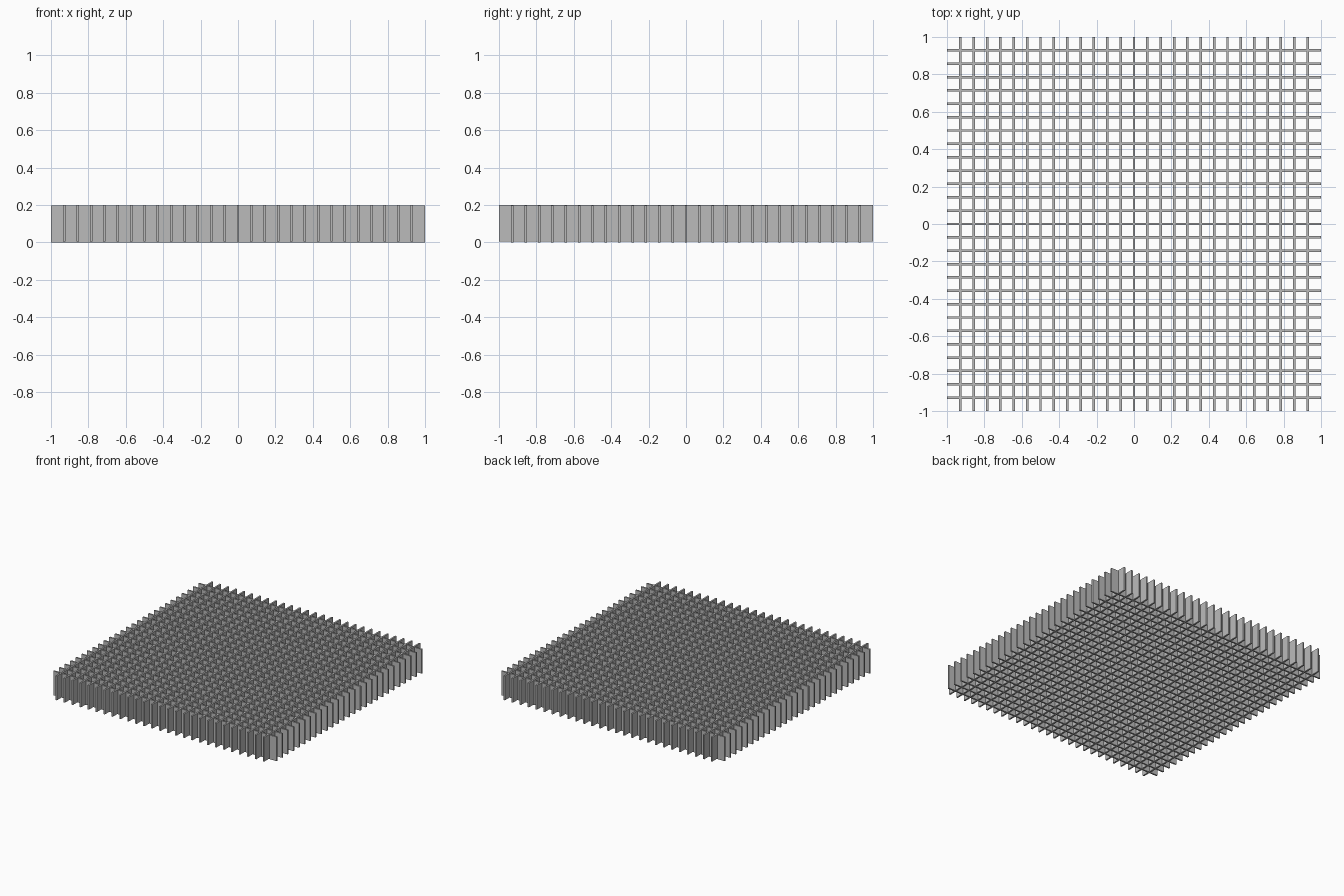
import bpy
import bmesh
from mathutils import Matrix, Vector

cube = bpy.data.objects.get("Cube")
if cube:
    bpy.data.objects.remove(cube, do_unlink=True)

COUNT = 27
PITCH = 2 / (COUNT + 1)
THICK = 0.013
HEIGHT = 0.2

# Plain grey metal
grey = bpy.data.materials.new("grey_metal")
grey.use_nodes = True
colour = (0.5, 0.5, 0.5, 1)
grey.diffuse_color = colour
grey.node_tree.nodes["Principled BSDF"].inputs["Base Color"].default_value = colour


def slat_row(name, axis, bottom, top):
    """Parallel upright slats, full length, spaced along the given axis."""
    size = Vector((2, 2, top - bottom))
    size[axis] = THICK
    bm = bmesh.new()
    for i in range(COUNT):
        centre = Vector((0, 0, (bottom + top) / 2))
        centre[axis] = (i + 1) * PITCH - 1
        bmesh.ops.create_cube(bm, size=1, matrix=Matrix.LocRotScale(centre, None, size))
    mesh = bpy.data.meshes.new(name)
    bm.to_mesh(mesh)
    bm.free()
    mesh.materials.append(grey)
    bpy.context.collection.objects.link(bpy.data.objects.new(name, mesh))


# Two crossing rows, slightly stepped in height
slat_row("cross_slats", 1, 0, HEIGHT - 0.004)
slat_row("long_slats", 0, 0.004, HEIGHT)
